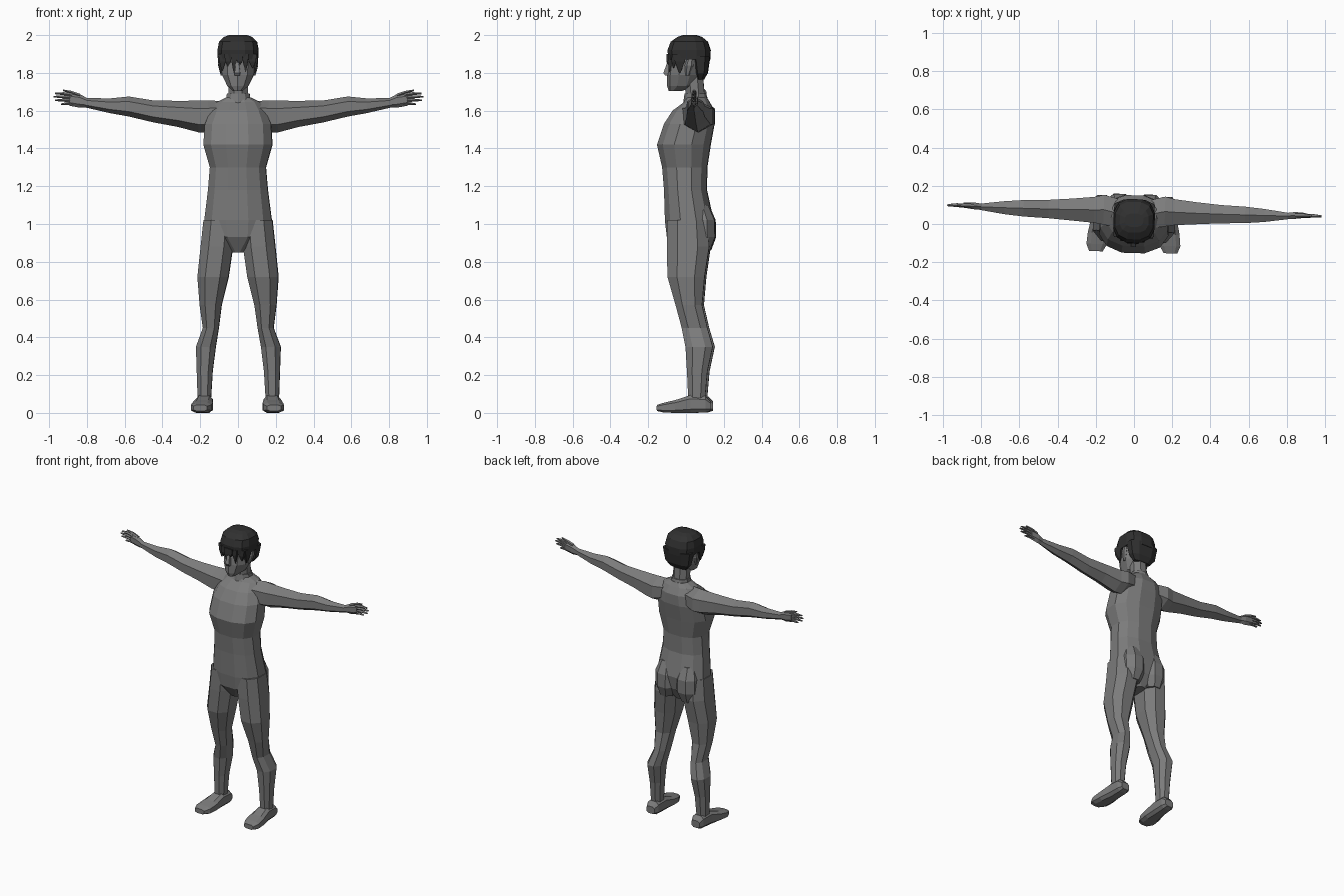
import bpy, bmesh, math
from mathutils import Matrix, Vector

YAW = Matrix.Rotation(-0.03, 4, 'Z')


def material(name, v):
    m = bpy.data.materials.new(name)
    m.diffuse_color = (v, v, v, 1)
    return m


SKIN = material("skin_grey", 0.2)
DARK = material("hair_dark", 0.03)


def unit_ring(n, power):
    """Rounded-square polygon with flat sides, scaled to touch +-1."""
    pts = []
    for i in range(n):
        a = 2 * math.pi * (i + 0.5) / n
        c, s = math.cos(a), math.sin(a)
        pts.append((math.copysign(abs(c) ** power, c), math.copysign(abs(s) ** power, s)))
    mu, mv = max(p[0] for p in pts), max(p[1] for p in pts)
    return [(u / mu, v / mv) for u, v in pts]


def loft(name, axis, rings, n=8, power=1.0, mirror=False, mat=SKIN):
    """Each ring is x, y, z, half size a, half size b, across the given axis."""
    bm = bmesh.new()
    u, v = {'x': ((0, 1, 0), (0, 0, 1)), 'y': ((1, 0, 0), (0, 0, 1)),
            'z': ((1, 0, 0), (0, 1, 0))}[axis]
    u, v = Vector(u), Vector(v)
    shape = unit_ring(n, power)
    loops = [[bm.verts.new(Vector(r[:3]) + u * r[3] * p + v * r[4] * q) for p, q in shape]
             for r in rings]
    for a, b in zip(loops, loops[1:]):
        for i in range(n):
            j = (i + 1) % n
            bm.faces.new((a[i], a[j], b[j], b[i]))
    bm.faces.new(loops[0])
    bm.faces.new(loops[-1])
    if mirror:
        dup = bmesh.ops.duplicate(bm, geom=bm.verts[:] + bm.edges[:] + bm.faces[:])
        for e in dup['geom']:
            if isinstance(e, bmesh.types.BMVert):
                e.co.x = -e.co.x
    bmesh.ops.recalc_face_normals(bm, faces=bm.faces[:])
    bm.transform(YAW)
    me = bpy.data.meshes.new(name)
    bm.to_mesh(me)
    bm.free()
    me.materials.append(mat)
    ob = bpy.data.objects.new(name, me)
    bpy.context.collection.objects.link(ob)
    return ob


def column(rows):
    """Rows z, half width, front y, back y -> centred vertical rings."""
    return [(0, (f + b) / 2, z, w, (b - f) / 2) for z, w, f, b in rows]


# Torso
loft("torso", 'z', column([
    (0.85, 0.035, -0.05, 0.09), (0.93, 0.165, -0.10, 0.13), (1.02, 0.178, -0.11, 0.145),
    (1.18, 0.158, -0.115, 0.11), (1.30, 0.148, -0.125, 0.112), (1.42, 0.182, -0.152, 0.13),
    (1.53, 0.175, -0.115, 0.15), (1.60, 0.145, -0.07, 0.15),
    (1.645, 0.115, -0.01, 0.125), (1.67, 0.065, 0.0, 0.11)]), n=12, power=0.85)

# Buttocks
loft("buttock", 'z', [(0.085, 0.08, 0.86, 0.05, 0.05), (0.08, 0.09, 0.93, 0.075, 0.066),
                      (0.08, 0.09, 1.02, 0.075, 0.064), (0.08, 0.07, 1.10, 0.05, 0.05)],
     mirror=True)

# Legs
loft("leg", 'z', [(0.10, 0.01, 1.02, 0.082, 0.105), (0.112, 0.015, 0.88, 0.085, 0.112),
                  (0.132, 0.005, 0.72, 0.082, 0.098), (0.145, 0.02, 0.57, 0.058, 0.07),
                  (0.145, 0.05, 0.45, 0.042, 0.068), (0.172, 0.075, 0.35, 0.052, 0.072),
                  (0.178, 0.065, 0.22, 0.042, 0.054), (0.18, 0.062, 0.07, 0.035, 0.044)],
     power=0.85, mirror=True)

# Feet
loft("foot", 'y', [(0.178, 0.138, 0.036, 0.03, 0.024), (0.178, 0.11, 0.045, 0.042, 0.043),
                   (0.18, 0.03, 0.047, 0.044, 0.047), (0.186, -0.05, 0.034, 0.054, 0.034),
                   (0.192, -0.11, 0.028, 0.054, 0.026), (0.195, -0.148, 0.026, 0.036, 0.016)],
     power=0.6, mirror=True)

# Arms with shoulders
loft("arm", 'x', [(0.09, 0.055, 1.58, 0.075, 0.07), (0.16, 0.07, 1.57, 0.078, 0.085),
                  (0.21, 0.068, 1.569, 0.068, 0.084), (0.32, 0.066, 1.583, 0.058, 0.069),
                  (0.45, 0.065, 1.596, 0.048, 0.058), (0.58, 0.065, 1.622, 0.043, 0.053),
                  (0.68, 0.065, 1.626, 0.034, 0.039), (0.81, 0.066, 1.642, 0.016, 0.025)],
     n=6, mirror=True)

# Hands: palm, then fingers fanned out
loft("palm", 'x', [(0.80, 0.066, 1.642, 0.016, 0.024), (0.84, 0.07, 1.652, 0.018, 0.036),
                   (0.895, 0.072, 1.66, 0.013, 0.034)], n=6, mirror=True)
for x0, z0, x1, z1 in [(0.84, 1.68, 0.93, 1.708), (0.88, 1.683, 0.97, 1.691),
                       (0.88, 1.667, 0.98, 1.674), (0.88, 1.651, 0.972, 1.655),
                       (0.87, 1.636, 0.94, 1.634)]:
    xm, zm = (x0 + x1) / 2, (z0 + z1) / 2 + 0.003
    loft("finger", 'x', [(x0, 0.07, z0, 0.010, 0.010), (xm, 0.072, zm, 0.009, 0.008),
                         (x1, 0.07, z1, 0.005, 0.004)], n=5, mirror=True)

# Neck and collar
loft("neck", 'z', column([(1.60, 0.065, -0.01, 0.11), (1.67, 0.052, 0.0, 0.10),
                          (1.78, 0.052, -0.01, 0.09)]))
loft("collar", 'z', column([(1.64, 0.067, -0.015, 0.118), (1.69, 0.060, -0.008, 0.108)]), n=10)

# Head, nose and ears
loft("head", 'z', column([(1.705, 0.026, -0.092, -0.02), (1.73, 0.055, -0.10, 0.06),
                          (1.79, 0.084, -0.10, 0.09), (1.87, 0.092, -0.09, 0.115),
                          (1.94, 0.085, -0.08, 0.11), (1.975, 0.05, -0.05, 0.08)]), n=10)
loft("nose", 'z', [(0, -0.098, 1.785, 0.014, 0.012), (0, -0.102, 1.80, 0.015, 0.017),
                   (0, -0.09, 1.86, 0.007, 0.008)], n=4)
loft("ear", 'z', [(0.085, 0.01, 1.785, 0.007, 0.010), (0.094, 0.02, 1.84, 0.012, 0.024),
                  (0.094, 0.025, 1.87, 0.008, 0.018)], n=6, mirror=True)

# Hair: crown, back and pointed locks
loft("hair_crown", 'z', column([(1.87, 0.105, -0.092, 0.128), (1.92, 0.108, -0.097, 0.13),
                                (1.965, 0.100, -0.08, 0.115), (1.99, 0.075, -0.045, 0.085),
                                (2.0, 0.048, -0.015, 0.055)]), n=12, power=0.75, mat=DARK)
loft("hair_back", 'z', column([(1.765, 0.062, 0.06, 0.095), (1.80, 0.09, 0.048, 0.115),
                               (1.89, 0.106, 0.03, 0.128)]), power=0.75, mat=DARK)
for x, w, tip in [(-0.08, 0.022, 1.81), (-0.05, 0.02, 1.835), (-0.018, 0.018, 1.80),
                  (0.012, 0.018, 1.845), (0.042, 0.018, 1.805), (0.078, 0.024, 1.825)]:
    y = -0.088 + 5 * x * x
    loft("fringe_lock", 'z', [(x, y, 1.90, w, 0.014), (x, y - 0.004, 1.86, w * 0.75, 0.012),
                              (x * 1.02, y - 0.006, tip, 0.002, 0.002)], n=4, mat=DARK)
loft("side_lock", 'z', [(0.094, -0.03, 1.90, 0.012, 0.035), (0.094, -0.03, 1.86, 0.011, 0.026),
                        (0.09, -0.03, 1.80, 0.003, 0.004)], n=4, mirror=True, mat=DARK)
